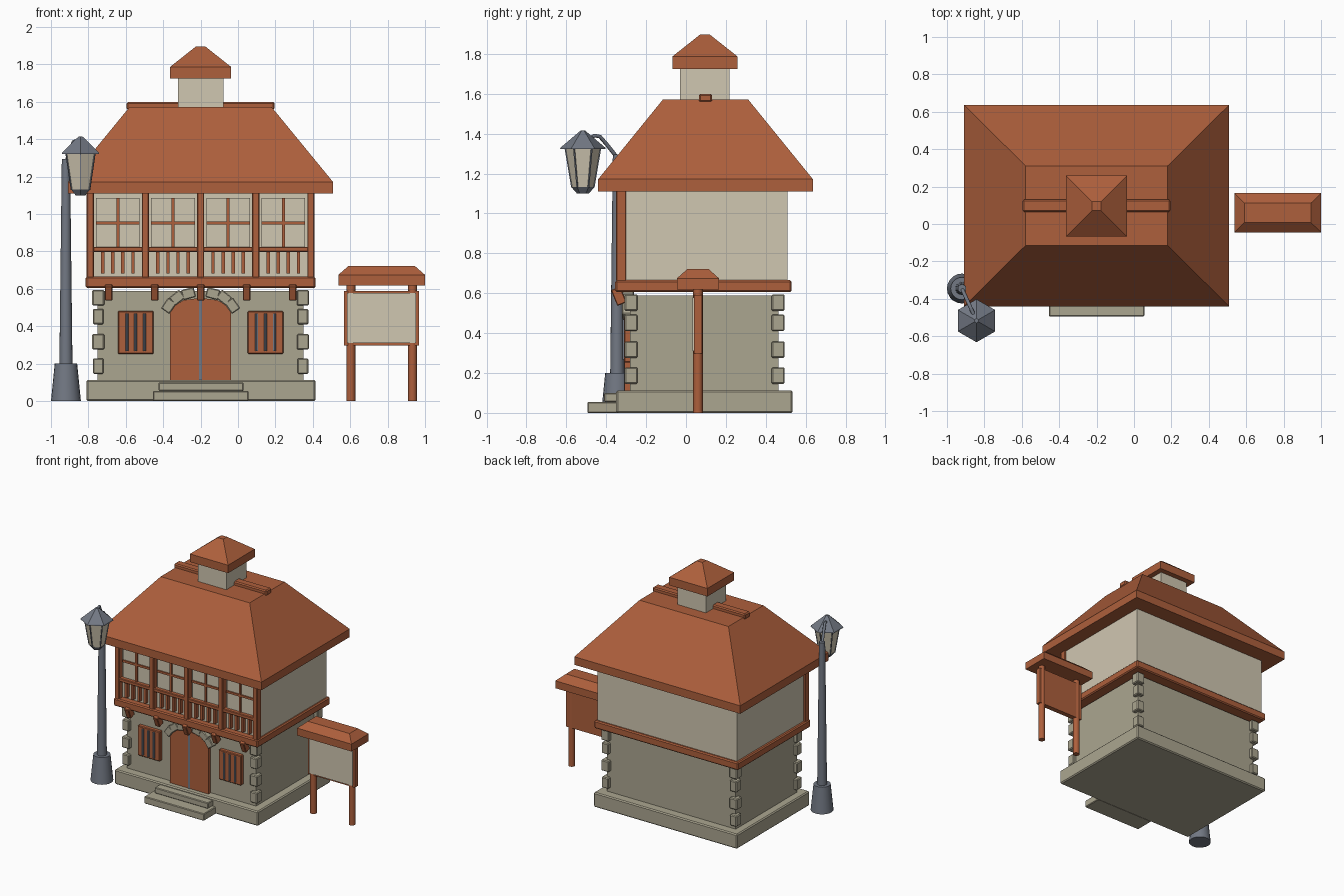
import bpy, bmesh
from math import pi, cos, sin, radians
from mathutils import Vector

if "Cube" in bpy.data.objects:
    bpy.data.objects.remove(bpy.data.objects["Cube"])


def material(name, rgb):
    m = bpy.data.materials.new(name)
    m.use_nodes = True
    m.diffuse_color = (*rgb, 1)
    m.node_tree.nodes["Principled BSDF"].inputs["Base Color"].default_value = (*rgb, 1)
    return m


WOOD = material("terracotta_wood", (0.42, 0.115, 0.045))
STONE = material("grey_stone", (0.41, 0.38, 0.28))
CREAM = material("cream_plaster", (0.63, 0.57, 0.44))
METAL = material("dark_metal", (0.17, 0.19, 0.23))


def finish(name, bm, mat, bevel=0.0, smooth=False):
    bmesh.ops.recalc_face_normals(bm, faces=bm.faces)
    mesh = bpy.data.meshes.new(name)
    bm.to_mesh(mesh)
    bm.free()
    mesh.materials.append(mat)
    ob = bpy.data.objects.new(name, mesh)
    bpy.context.collection.objects.link(ob)
    if bevel:
        mod = ob.modifiers.new("Bevel", "BEVEL")
        mod.width, mod.segments = bevel, 1
    if smooth:
        bpy.ops.object.select_all(action="DESELECT")
        ob.select_set(True)
        bpy.context.view_layer.objects.active = ob
        bpy.ops.object.shade_smooth_by_angle(angle=radians(40))
    return ob


def box(name, x, y, z, mat, bevel=0.0):
    """Box from (min, max) spans."""
    bm = bmesh.new()
    bmesh.ops.create_cube(bm, size=1)
    for v in bm.verts:
        v.co = [(a + b) / 2 + c * (b - a) for c, (a, b) in zip(v.co, (x, y, z))]
    return finish(name, bm, mat, bevel)


def block(name, centre, size, mat, rot=(0, 0, 0), bevel=0.0):
    """Rotated box about its own centre."""
    ob = box(name, *[(-s / 2, s / 2) for s in size], mat, bevel)
    ob.location, ob.rotation_euler = centre, rot
    return ob


def loft(name, rings, mat, smooth=False):
    """Skin a list of equal-length point rings and cap both ends."""
    bm = bmesh.new()
    rows = [[bm.verts.new(p) for p in ring] for ring in rings]
    n = len(rows[0])
    for a, b in zip(rows, rows[1:]):
        for i in range(n):
            j = (i + 1) % n
            bm.faces.new((a[i], a[j], b[j], b[i]))
    bm.faces.new(rows[0])
    bm.faces.new(rows[-1])
    return finish(name, bm, mat, smooth=smooth)


def rect(cx, cy, hx, hy, z):
    return [(cx + sx * hx, cy + sy * hy, z) for sx, sy in ((-1, -1), (1, -1), (1, 1), (-1, 1))]


def hip_roof(name, cx, cy, eave, top, z):
    """Slab with a hipped, flat-topped roof; z = underside, slab top, peak."""
    return loft(name, [rect(cx, cy, *eave, z[0]), rect(cx, cy, *eave, z[1]),
                       rect(cx, cy, *top, z[2])], WOOD)


def turned(name, cx, cy, profile, mat, sides, phase=0.0, smooth=True):
    """Turned shape from (radius, height) pairs."""
    rings = [[(cx + r * cos(phase + 2 * pi * i / sides), cy + r * sin(phase + 2 * pi * i / sides), z)
              for i in range(sides)] for r, z in profile]
    return loft(name, rings, mat, smooth)


CX, CY = -0.2, 0.095   # house centre

# Stone base, steps and ground floor
box("base", (-0.81, 0.415), (-0.35, 0.535), (0, 0.113), STONE, 0.008)
box("lower_step", (-0.455, 0.055), (-0.495, -0.34), (0, 0.055), STONE, 0.005)
box("upper_step", (-0.425, 0.03), (-0.41, -0.27), (0.055, 0.1), STONE, 0.005)
box("ground_wall", (-0.75, 0.35), (-0.28, 0.465), (0.11, 0.588), STONE)
for sx in (-1, 1):
    for y in (-0.275, 0.462):
        for i, z in enumerate((0.187, 0.317, 0.452, 0.553)):
            w = 0.065 if i % 2 else 0.058
            block("corner_stone", (CX + sx * 0.547, y, z), (w, 0.065, 0.083), STONE, bevel=0.006)

# Arched double door and its voussoirs
outline = [(-0.163, 0.113), (0.163, 0.113), (0.163, 0.5), (0.09, 0.54),
           (0, 0.552), (-0.09, 0.54), (-0.163, 0.5)]
loft("door", [[(CX + x, y, z) for x, z in outline] for y in (-0.308, -0.26)], WOOD)
box("door_seam", (CX - 0.008, CX + 0.008), (-0.312, -0.3), (0.113, 0.55), METAL)
for s in (-1, 1):
    for x, z, tilt in ((0.17, 0.51, 55), (0.125, 0.553, 38), (0.065, 0.575, 15)):
        block("arch_stone", (CX + s * x, -0.29, z), (0.07, 0.06, 0.055), STONE,
              (0, radians(s * tilt), 0), 0.005)

# Ground floor shutters with iron bars
for s in (-1, 1):
    x = CX + s * 0.347
    box("shutter", (x - 0.095, x + 0.095), (-0.31, -0.27), (0.252, 0.482), WOOD, 0.005)
    for k in (-1, 0, 1):
        turned("shutter_bar", x + k * 0.047, -0.312, [(0.008, 0.268), (0.008, 0.468)], METAL, 8)

# Floor band and brackets
box("floor_band", (-0.815, 0.415), (-0.355, 0.53), (0.605, 0.665), WOOD, 0.008)
for i in range(5):
    block("bracket", (CX + (i - 2) * 0.246, -0.337, 0.585), (0.04, 0.05, 0.085), WOOD,
          (radians(22), 0, 0), 0.004)

# Upper floor with posts, rail, windows and balusters
box("upper_wall", (-0.792, 0.398), (-0.305, 0.51), (0.66, 1.115), CREAM)
posts = [CX + (i - 2) * 0.295 for i in range(5)]
for x in posts:
    box("post", (x - 0.019, x + 0.019), (-0.35, -0.3), (0.66, 1.115), WOOD, 0.004)
box("middle_rail", (-0.79, 0.39), (-0.345, -0.3), (0.798, 0.825), WOOD, 0.004)
for left in posts[:-1]:
    x = left + 0.1475
    box("window_panel", (x - 0.117, x + 0.117), (-0.315, -0.3), (0.825, 1.085), CREAM)
    box("window_mullion", (x - 0.008, x + 0.008), (-0.325, -0.31), (0.825, 1.085), WOOD)
    box("window_crossbar", (x - 0.117, x + 0.117), (-0.325, -0.31), (0.945, 0.961), WOOD)
    for k in range(4):
        bx = x + (k - 1.5) * 0.054
        box("baluster", (bx - 0.009, bx + 0.009), (-0.335, -0.3), (0.682, 0.8), WOOD)

# Main roof, ridge and chimney
hip_roof("main_roof", CX, 0.098, (0.708, 0.538), (0.38, 0.213), (1.11, 1.172, 1.572))
box("ridge_beam", (-0.595, 0.195), (0.065, 0.13), (1.557, 1.6), WOOD, 0.008)
box("chimney", (-0.322, -0.078), (-0.03, 0.217), (1.56, 1.74), CREAM)
hip_roof("chimney_cap", CX, CY, (0.163, 0.163), (0.024, 0.024), (1.725, 1.787, 1.897))

# Notice board
SX, SY = 0.768, 0.06
for s in (-1, 1):
    turned("sign_post", SX + s * 0.165, SY, [(0.024, 0), (0.024, 0.63)], WOOD, 12)
box("sign_board", (SX - 0.2, SX + 0.2), (SY - 0.019, SY + 0.019), (0.298, 0.59), WOOD)
box("sign_panel", (SX - 0.185, SX + 0.185), (SY - 0.028, SY - 0.018), (0.31, 0.578), CREAM)
hip_roof("sign_roof", SX, SY, (0.232, 0.105), (0.178, 0.052), (0.618, 0.675, 0.722))

# Street lamp: pole, curved arm and six-sided lantern
PX, PY, LX, LY = -0.92, -0.345, -0.842, -0.517
turned("lamp_foot", PX, PY, [(0.08, 0), (0.06, 0.2)], METAL, 20)
turned("lamp_pole", PX, PY, [(0.035, 0.2), (0.022, 1.295)], METAL, 16)
curve = bpy.data.curves.new("lamp_arm", "CURVE")
curve.dimensions, curve.bevel_depth, curve.bevel_resolution = "3D", 0.01, 1
curve.use_fill_caps = True
path = curve.splines.new("POLY")
steps = [(0, 1.28), (0.3, 1.345), (0.5, 1.385), (0.65, 1.39), (0.85, 1.375), (1, 1.39)]
path.points.add(len(steps) - 1)
for p, (t, z) in zip(path.points, steps):
    p.co = (PX + t * (LX - PX), PY + t * (LY - PY), z, 1)
curve.materials.append(METAL)
bpy.context.collection.objects.link(bpy.data.objects.new("lamp_arm", curve))
hexa = dict(sides=6, phase=pi / 6, smooth=False)
turned("lantern_roof", LX, LY, [(0.115, 1.322), (0.112, 1.33), (0.012, 1.415)], METAL, **hexa)
turned("lantern_glass", LX, LY, [(0.055, 1.13), (0.088, 1.325)], CREAM, **hexa)
turned("lantern_base", LX, LY, [(0.03, 1.1), (0.058, 1.132)], METAL, **hexa)
for i in range(6):
    out = Vector((cos(pi / 6 + i * pi / 3), sin(pi / 6 + i * pi / 3), 0))
    low, high = [Vector((LX, LY, z)) + out * r for r, z in ((0.055, 1.13), (0.088, 1.325))]
    bar = block("lantern_rib", (low + high) / 2, (0.007, 0.007, (high - low).length), METAL)
    bar.rotation_euler = (high - low).to_track_quat("Z", "Y").to_euler()
